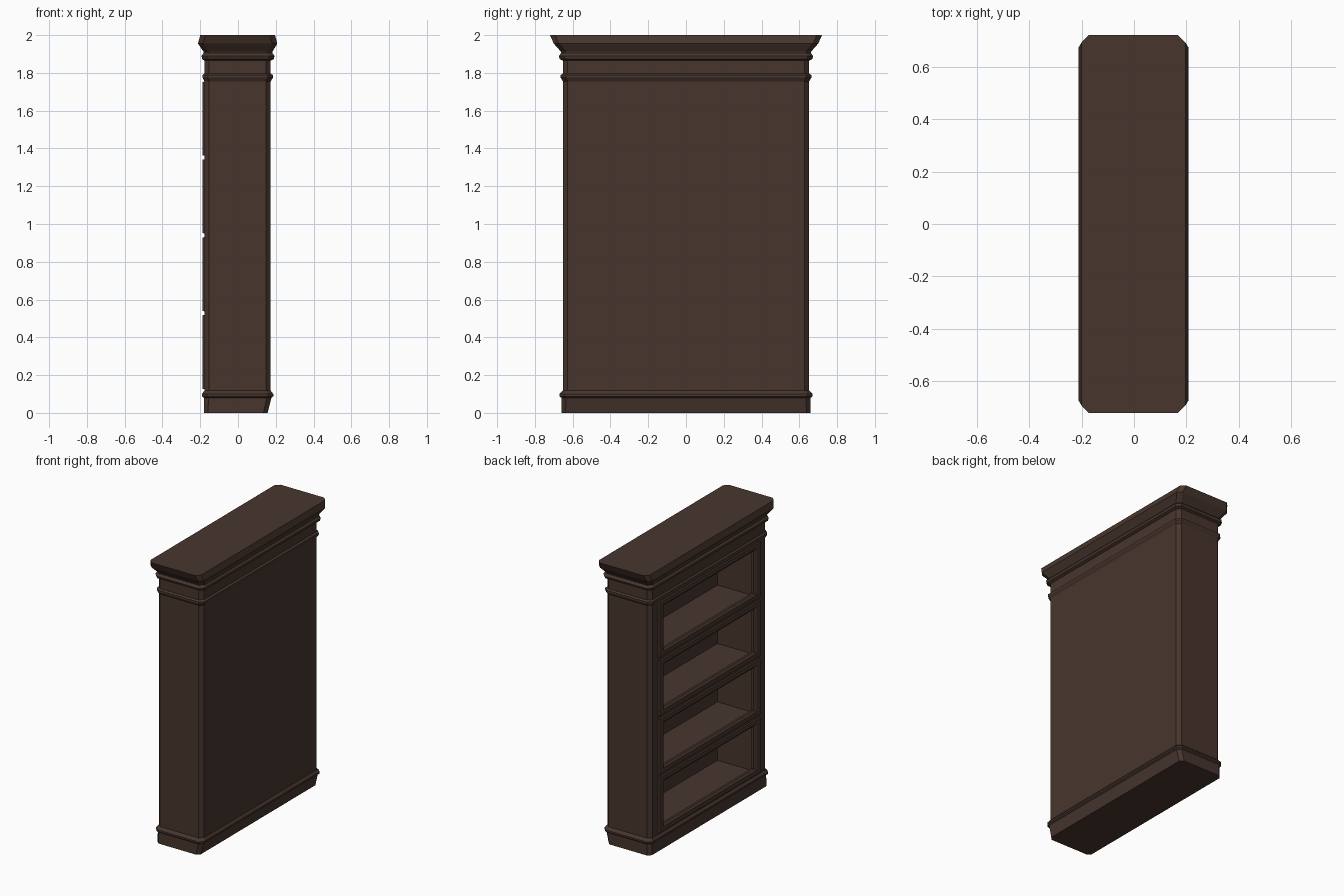
import bpy, bmesh

if "Cube" in bpy.data.objects:
    bpy.data.objects.remove(bpy.data.objects["Cube"])

wood = bpy.data.materials.new("dark_brown_wood")
wood.diffuse_color = (0.064, 0.036, 0.027, 1)
wood.use_nodes = True
wood.node_tree.nodes["Principled BSDF"].inputs["Base Color"].default_value = wood.diffuse_color


def finish(bm, name):
    bmesh.ops.recalc_face_normals(bm, faces=bm.faces[:])
    me = bpy.data.meshes.new(name)
    bm.to_mesh(me)
    bm.free()
    me.materials.append(wood)
    ob = bpy.data.objects.new(name, me)
    bpy.context.collection.objects.link(ob)
    return ob


def loft(name, rings):
    """Stack of chamfered rectangles: (z, x_min, x_max, half_y, chamfer)."""
    bm = bmesh.new()
    prev = None
    for z, a, b, h, c in rings:
        pts = [(a + c, -h), (b - c, -h), (b, -h + c), (b, h - c),
               (b - c, h), (a + c, h), (a, h - c), (a, -h + c)]
        ring = [bm.verts.new((x, y, z)) for x, y in pts]
        if prev:
            for i in range(8):
                j = (i + 1) % 8
                bm.faces.new((prev[i], prev[j], ring[j], ring[i]))
        else:
            bm.faces.new(ring)
        prev = ring
    bm.faces.new(prev)
    return finish(bm, name)


def box(bm, x0, x1, y0, y1, z0, z1):
    vs = bmesh.ops.create_cube(bm, size=1)["verts"]
    for v in vs:
        v.co = ((x0 + x1) / 2 + v.co.x * (x1 - x0),
                (y0 + y1) / 2 + v.co.y * (y1 - y0),
                (z0 + z1) / 2 + v.co.z * (z1 - z0))


PITCH, Z0, BAYS = 0.412, 0.125, 4

# Cabinet body with four open compartments on the -x side
body = loft("cabinet_body", [
    (0.08, -0.178, 0.173, 0.652, 0.025),
    (1.90, -0.178, 0.173, 0.652, 0.025)])
bm = bmesh.new()
for i in range(BAYS):
    z = Z0 + PITCH * i
    box(bm, -0.3, 0.115, -0.515, 0.515, z + 0.025, z + 0.365)
cutter = finish(bm, "compartment_cutter")
cutter.hide_render = True
cutter.hide_viewport = False
mod = body.modifiers.new("compartments", "BOOLEAN")
mod.operation = "DIFFERENCE"
mod.solver = "EXACT"
mod.object = cutter
bpy.context.view_layer.objects.active = body
bpy.ops.object.modifier_apply(modifier=mod.name)
bpy.data.objects.remove(cutter)

# Plinth with its bead moulding
loft("plinth", [
    (0.00, -0.181, 0.157, 0.660, 0.022),
    (0.08, -0.181, 0.177, 0.660, 0.025),
    (0.088, -0.191, 0.187, 0.670, 0.028),
    (0.100, -0.191, 0.187, 0.670, 0.028),
    (0.118, -0.178, 0.173, 0.652, 0.025)])

# Bead below the frieze
loft("frieze_bead", [
    (1.755, -0.178, 0.173, 0.652, 0.025),
    (1.775, -0.188, 0.185, 0.664, 0.028),
    (1.788, -0.188, 0.185, 0.664, 0.028),
    (1.797, -0.178, 0.173, 0.652, 0.025)])

# Crown: lower bead, neck, flared cornice
loft("crown_moulding", [
    (1.865, -0.178, 0.175, 0.652, 0.025),
    (1.873, -0.190, 0.190, 0.668, 0.028),
    (1.890, -0.193, 0.193, 0.674, 0.028),
    (1.905, -0.182, 0.182, 0.660, 0.025),
    (1.912, -0.182, 0.182, 0.662, 0.025),
    (1.955, -0.212, 0.208, 0.700, 0.028),
    (2.000, -0.200, 0.196, 0.720, 0.028)])

# Door frames around each compartment, with a sloped inner edge
for i in range(BAYS):
    zc = Z0 + PITCH * i + 0.197
    bm = bmesh.new()
    loops = []
    for x, hy, hz in ((-0.175, 0.565, 0.197), (-0.188, 0.560, 0.194),
                      (-0.188, 0.522, 0.164), (-0.176, 0.502, 0.150),
                      (-0.160, 0.502, 0.150), (-0.160, 0.565, 0.197)):
        loops.append([bm.verts.new((x, sy * hy, zc + sz * hz))
                      for sy, sz in ((-1, -1), (1, -1), (1, 1), (-1, 1))])
    for k in range(len(loops)):
        p, q = loops[k], loops[(k + 1) % len(loops)]
        for a in range(4):
            b = (a + 1) % 4
            bm.faces.new((p[a], p[b], q[b], q[a]))
    finish(bm, f"door_frame_{i + 1}")
